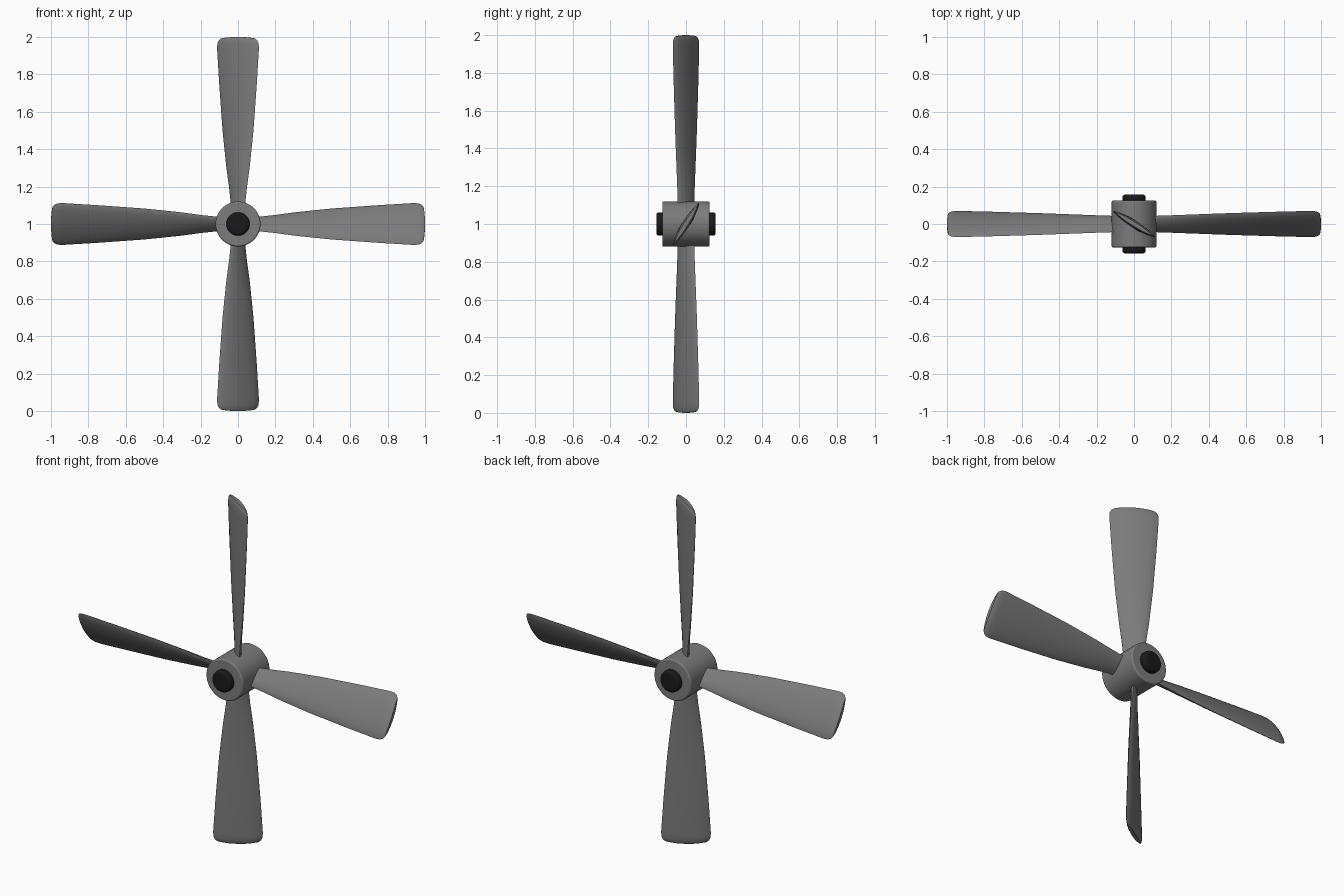
import bpy, bmesh, math
from mathutils import Matrix, Vector

if "Cube" in bpy.data.objects:
    bpy.data.objects.remove(bpy.data.objects["Cube"])


def material(name, v):
    m = bpy.data.materials.new(name)
    m.diffuse_color = (v, v, v, 1)
    m.use_nodes = True
    m.node_tree.nodes["Principled BSDF"].inputs["Base Color"].default_value = m.diffuse_color
    return m


grey = material("dark_grey", 0.2)
black = material("black", 0.01)


def smooth(ob, angle=35):
    bpy.ops.object.select_all(action='DESELECT')
    ob.select_set(True)
    bpy.context.view_layer.objects.active = ob
    bpy.ops.object.shade_smooth_by_angle(angle=math.radians(angle))


def cylinder(name, radius, length, bevel, mat):
    bpy.ops.mesh.primitive_cylinder_add(vertices=48, radius=radius, depth=length,
                                        location=(0, 0, 1), rotation=(math.pi / 2, 0, 0))
    ob = bpy.context.object
    ob.name = name
    ob.data.materials.append(mat)
    smooth(ob)
    mod = ob.modifiers.new("bevel", 'BEVEL')
    mod.width, mod.segments = bevel, 3
    return ob


# Hub and the axle running through it
cylinder("hub", 0.12, 0.25, 0.008, grey)
cylinder("axle", 0.062, 0.314, 0.014, black)

# Blade stations: radius, half chord, twist in degrees, half thickness
stations = [(0.09, 0.056, 50, 0.017), (0.2, 0.067, 44, 0.018), (0.3, 0.080, 39, 0.019),
            (0.5, 0.101, 35, 0.020), (0.75, 0.120, 33, 0.020), (0.94, 0.132, 32, 0.020),
            (0.965, 0.130, 32, 0.019), (0.983, 0.121, 32, 0.016), (0.992, 0.108, 32, 0.011)]
HALF = 8  # segments on each face of the lens section


def section(r, chord, twist, thick):
    a = math.radians(twist)
    along = Vector((0, math.sin(a), math.cos(a)))
    across = Vector((0, math.cos(a), -math.sin(a)))
    pts = []
    for i in range(2 * HALF):
        t = math.pi * i / HALF
        c, s = math.cos(t), math.sin(t)
        crown = 0.008 * (1 - c * c) * max(0, (r - 0.94) / 0.052)
        pts.append(Vector((r + crown, 0, 0)) + along * chord * c + across * thick * s * abs(s) ** 0.4)
    return pts


def blade(name, turn):
    bm = bmesh.new()
    rings = [[bm.verts.new(p) for p in section(*s)] for s in stations]
    n = 2 * HALF
    for a, b in zip(rings, rings[1:]):
        for i in range(n):
            j = (i + 1) % n
            bm.faces.new((a[i], a[j], b[j], b[i]))
    bm.faces.new(rings[0])
    # Thin tip closed with strips across the section
    tip = rings[-1]
    bm.faces.new((tip[0], tip[1], tip[n - 1]))
    bm.faces.new((tip[HALF], tip[HALF + 1], tip[HALF - 1]))
    for i in range(1, HALF - 1):
        bm.faces.new((tip[i], tip[i + 1], tip[n - i - 1], tip[n - i]))
    bmesh.ops.recalc_face_normals(bm, faces=bm.faces)
    bm.transform(Matrix.Translation((0, 0, 1)) @ Matrix.Rotation(turn, 4, 'Y'))
    me = bpy.data.meshes.new(name)
    bm.to_mesh(me)
    bm.free()
    ob = bpy.data.objects.new(name, me)
    bpy.context.collection.objects.link(ob)
    me.materials.append(grey)
    smooth(ob, 50)


# Four identical blades around the hub
for k in range(4):
    blade(f"blade_{k + 1}", k * math.pi / 2)
